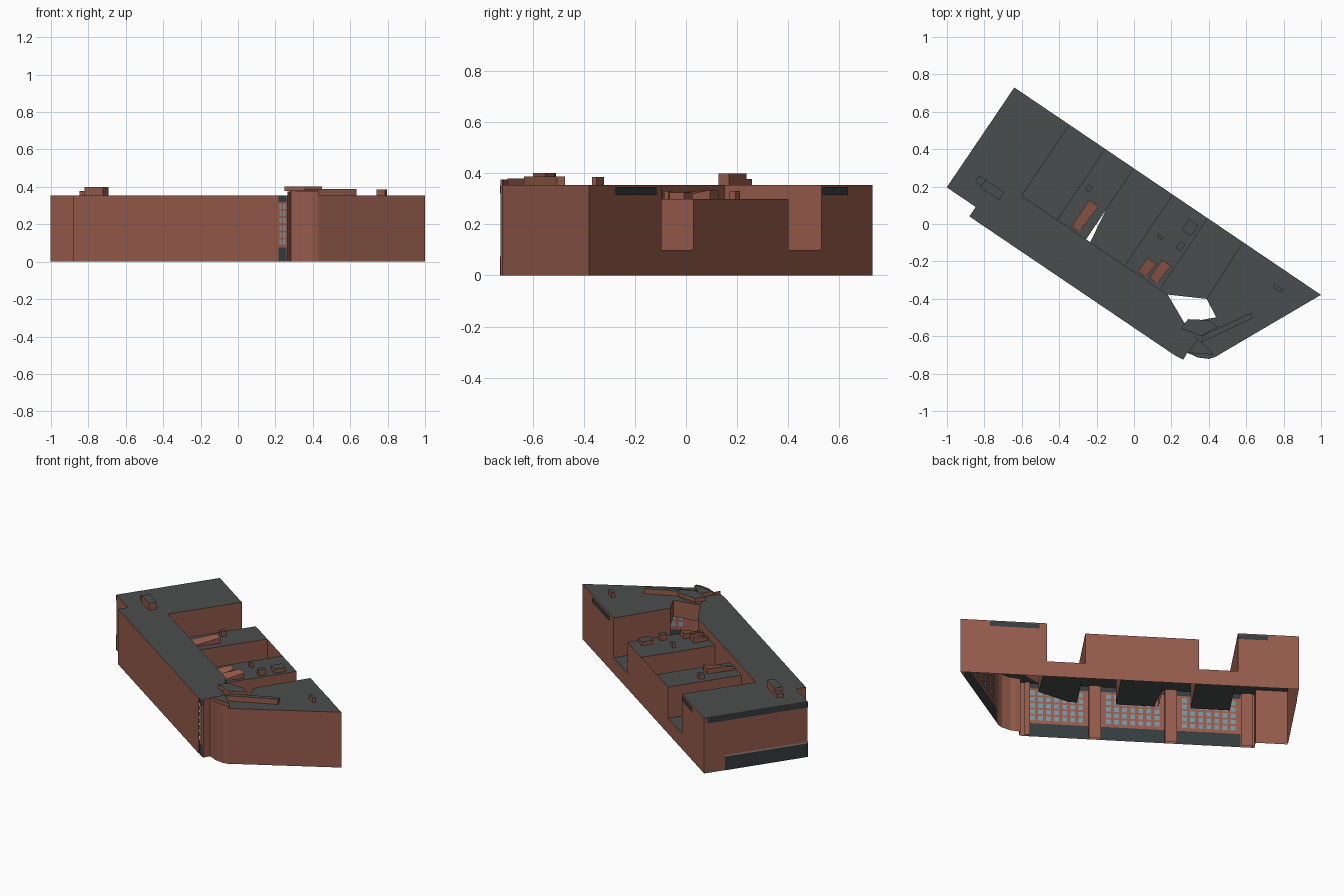
import bpy, bmesh
from mathutils import Vector

if "Cube" in bpy.data.objects:
    bpy.data.objects.remove(bpy.data.objects["Cube"])

def mat(name, c):
    m = bpy.data.materials.new(name)
    m.diffuse_color = (*c, 1)
    m.use_nodes = True
    m.node_tree.nodes["Principled BSDF"].inputs["Base Color"].default_value = m.diffuse_color
    return m

BRICK = mat("brick", (0.30, 0.105, 0.07))
ROOF = mat("roof_grey", (0.068, 0.076, 0.075))
DARK = mat("dark_panel", (0.035, 0.045, 0.05))
GLASS = mat("glass", (0.2, 0.29, 0.34))
LINTEL = mat("lintel", (0.36, 0.26, 0.2))

H, MID, LOW = 0.355, 0.30, 0.10       # main roof, middle roof, court floor
WELL = 0.458                          # court depth from the back wall

def W(u, d):
    """Building axes (u along back wall, d depth to the front) to world x, y."""
    return (-0.64 + u * 0.828 - d * 0.56, 0.73 - u * 0.56 - d * 0.828)

def U(x, y):
    """World x, y back to building axes."""
    a, b = x + 0.64, 0.73 - y
    return (a * 0.828 + b * 0.56, -a * 0.56 + b * 0.828)

def mesh(name, polys, m):
    bm = bmesh.new()
    for p in polys:
        bm.faces.new([bm.verts.new(v) for v in p])
    bmesh.ops.remove_doubles(bm, verts=bm.verts, dist=0.0005)
    me = bpy.data.meshes.new(name)
    bm.to_mesh(me)
    bm.free()
    me.materials.append(m)
    o = bpy.data.objects.new(name, me)
    bpy.context.collection.objects.link(o)
    return o

def quads(path, z0, z1):
    pts = [W(*p) for p in path]
    return [[(*a, z0), (*b, z0), (*b, z1), (*a, z1)] for a, b in zip(pts, pts[1:])]

def wall(name, path, z0, z1, m=BRICK):
    return mesh(name, quads(path, z0, z1), m)

def flat(name, path, z, m=ROOF):
    pts = [(*W(*p), z) for p in path]
    area = sum(a[0] * b[1] - b[0] * a[1] for a, b in zip(pts, pts[1:] + pts[:1]))
    return mesh(name, [pts if area > 0 else pts[::-1]], m)

def block(name, path, z0, z1, top=ROOF, side=BRICK):
    """Raised block: brick sides (anticlockwise path) with a roof cap."""
    wall(name + "_sides", path + path[:1], z0, z1, side)
    flat(name + "_top", path, z1, top)

def box(name, u, d, lu, ld, z0, z1, **k):
    a, b = lu / 2, ld / 2
    block(name, [(u - a, d - b), (u - a, d + b), (u + a, d + b), (u + a, d - b)], z0, z1, **k)

# key plan points
hole_a, hole_b = U(0.27, -0.53), U(0.44, -0.50)
end_corner, front_end = U(0.43, -0.715), (1.565, 0.70)
wing_in = (1.486, 0.36)
corner = [front_end, U(0.285, -0.69), U(0.31, -0.70), U(0.34, -0.715),
          U(0.40, -0.722), end_corner]

# main roof, comb shaped around the courts
flat("main_roof", [(0, 0), (.357, 0), (.357, WELL), (1.30, WELL), hole_a, hole_b, wing_in,
                   (1.475, 0), (1.98, 0)] + corner[::-1] +
     [(1.51, .706), (.187, .706), (.187, .645), (0, .645)], H)

# middle roofs and court floors
flat("middle_roof_left", [(.586, 0), (.773, 0), (.773, WELL), (.586, WELL)], MID)
flat("middle_roof_right", [(1.023, 0), (1.25, 0), (1.25, WELL), (1.023, WELL)], MID)
flat("court_floor_left", [(.357, 0), (.586, 0), (.586, WELL), (.357, WELL)], LOW)
flat("court_floor_middle", [(.773, 0), (1.023, 0), (1.023, WELL), (.80, WELL), (.773, .27)], LOW)
flat("court_floor_right", [(1.25, 0), (1.475, 0), wing_in, (1.30, WELL), (1.25, WELL)], LOW)

# outer walls
for name, u1, u0, z in (("right_wing_back", 1.98, 1.475, H), ("right_court_back", 1.475, 1.25, LOW),
                        ("middle_back", 1.25, .586, MID), ("left_court_back", .586, .357, LOW),
                        ("left_wing_back", .357, 0, H)):
    wall(name, [(u1, 0), (u0, 0)], 0, z)
wall("left_end_wall", [(0, 0), (0, .645), (.187, .645), (.187, .706)], 0, H)
wall("front_wall", [(.187, .706), (1.51, .706)], 0, H)
wall("corner_wall", corner, 0, .375)
wall("slanted_end_wall", [end_corner, (1.98, 0)], 0, H)

# court walls
wall("left_wing_inner", [(.357, 0), (.357, WELL), (.586, WELL)][::-1], LOW, H)
wall("middle_side_left", [(.586, WELL), (.586, 0)][::-1], LOW, MID)
wall("middle_step_left", [(.773, WELL), (.586, WELL)], MID, H)
wall("middle_court_left", [(.773, WELL), (.773, 0)], LOW, MID)
wall("middle_court_front", [(1.023, WELL), (.773, WELL)], LOW, H)
wall("middle_court_right", [(1.023, 0), (1.023, WELL)], LOW, MID)
wall("middle_step_right", [(1.25, WELL), (1.023, WELL)], MID, H)
wall("middle_side_right", [(1.25, WELL), (1.25, 0)], LOW, MID)
wall("right_court_front", [(1.30, WELL), (1.25, WELL)], LOW, H)
wall("right_wing_inner", [(1.475, 0), wing_in], LOW, H)
wall("corner_shaft", [wing_in, hole_b, hole_a, (1.30, WELL)], .25, H)

# dark panels on the back and left end
wall("back_panel_right", [U(.86, -.28), U(.62, -.12)], .315, .347, DARK).location = (.002, .003, 0)
wall("back_panel_left", [U(-.49, .63), U(-.345, .53)], .315, .347, DARK).location = (.002, .003, 0)
wall("end_top_band", [(-.002, .02), (-.002, .645)], .318, .353, DARK)
wall("end_shopfront", [(-.002, .13), (-.002, .645)], 0, .088, DARK)
wall("end_lintel", [(-.003, .13), (-.003, .645)], .088, .098, LINTEL)

def window_grid(name, a, b, cols, rows, z0, z1):
    """Grid of panes spread along the line a-b."""
    a, b = Vector(a), Vector(b)
    polys = []
    dz = (z1 - z0) / rows
    for i in range(cols):
        p, q = a.lerp(b, (i + .2) / cols), a.lerp(b, (i + .8) / cols)
        for j in range(rows):
            polys += quads([p, q], z0 + dz * (j + .15), z0 + dz * (j + .85))
    mesh(name, polys, GLASS)

# front facade lining, seen from inside: bays with shopfront, fascia and windows
for i in range(3):
    u = .27 + i * .445
    wall(f"bay_shopfront_{i}", [(u, .700), (u + .37, .700)], 0, .085, DARK)
    wall(f"bay_fascia_{i}", [(u, .700), (u + .37, .700)], .32, .352, DARK)
    window_grid(f"bay_windows_{i}", (u + .02, .699), (u + .35, .699), 7, 5, .10, .31)
for i in range(4):
    u = (.195, .64, 1.085, 1.53)[i]
    box(f"pilaster_{i}", u + .0375 if i < 3 else u - .012, .694, .07 if i < 3 else .03, .014, 0, H - .003)

# glazed strip at the right end of the front
wall("corner_strip", [(1.51, .703), front_end], 0, H, BRICK)
wall("corner_strip_base", [(1.512, .706), (1.562, .704)], 0, .075, DARK)
wall("corner_strip_top", [(1.512, .706), (1.562, .704)], .32, .353, DARK)
window_grid("corner_strip_windows", (1.512, .7065), (1.562, .7045), 2, 6, .085, .315)

# slanted end lining, seen from inside
e0, e1 = Vector(end_corner), Vector((1.98, 0))
off = Vector((-.005, -.003))
wall("slanted_shopfront", [e0.lerp(e1, .08) + off, e0.lerp(e1, .92) + off], 0, .085, DARK)
window_grid("slanted_windows", e0.lerp(e1, .1) + off, e0.lerp(e1, .9) + off, 12, 5, .10, .31)

# main rooftop boxes
box("roof_box_left", .21, .52, .12, .05, H, .40)
box("roof_box_left_step", .13, .515, .04, .04, H, .378)
uu, dd = U(.77, -.345)
box("roof_box_right", uu, dd, .055, .02, H, .385)

# small boxes and brick wedges on the middle roofs
for i, (x, y, a, b, h) in enumerate([(.30, -.02, .06, .07, .025), (.25, -.12, .03, .045, .035),
                                     (.14, -.07, .03, .02, .03), (-.24, .19, .03, .03, .03)]):
    u, d = U(x, y)
    box(f"vent_{i}", u, d, a, b, MID, MID + h)
for i, (u, d, l) in enumerate([(.70, .36, .17), (1.13, .40, .09), (1.20, .38, .12)]):
    p = [(*W(u + s, d + e), z) for s, e, z in
         ((-.03, -l / 2, .335), (.03, -l / 2, .335), (.02, l / 2, .305), (-.03, l / 2, .325))]
    mesh(f"brick_wedge_{i}", [p[::-1]] + [[a, b, (b[0], b[1], MID), (a[0], a[1], MID)]
                                    for a, b in zip(p, p[1:] + p[:1])], BRICK)

# corner rooftop pieces
block("corner_cap", [U(.29, -.69), U(.43, -.70), U(.34, -.615)], H, .38)
block("corner_plate", [U(.25, -.56), U(.36, -.60), U(.45, -.55), U(.40, -.515), U(.29, -.51)], .378, .402)
block("corner_plate_stem", [U(.28, -.56), U(.38, -.59), U(.43, -.55), U(.31, -.535)], H, .378)
block("corner_beam", [U(.36, -.635), U(.635, -.505), U(.63, -.475), U(.37, -.595)], H, .388)
